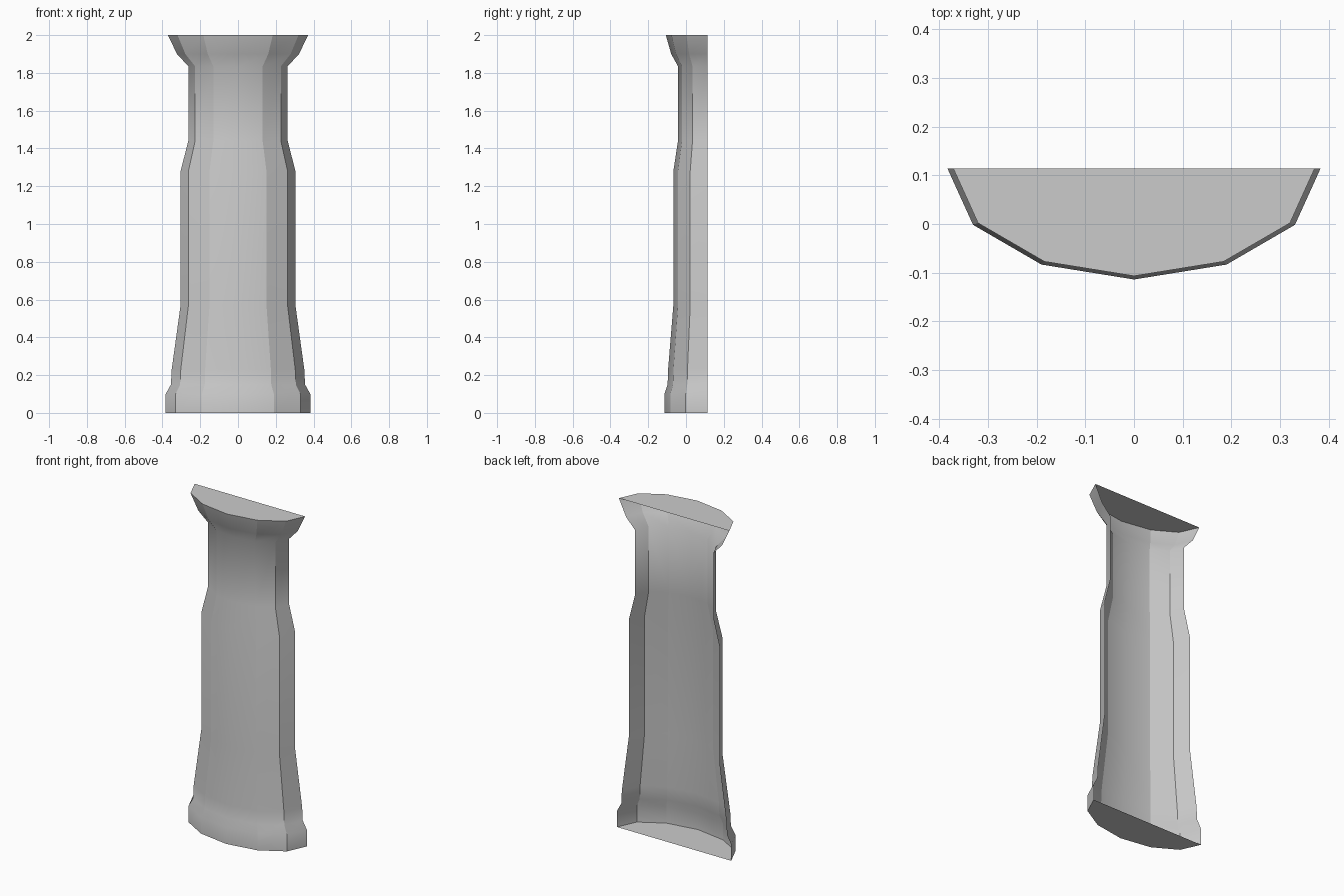
import bpy, bmesh

if "Cube" in bpy.data.objects:
    bpy.data.objects.remove(bpy.data.objects["Cube"])

BACK_Y = 0.114

# Half cross-section at unit half-width: (x, distance forward of the open back)
half = [(1.0, 0.0), (0.863, 0.302), (0.496, 0.515)]
section = [(-x, d) for x, d in half] + [(0.0, 0.595)] + half[::-1]

# Side profile: (height, half-width)
profile = [(0, .383), (.10, .383), (.15, .355), (.23, .351), (.57, .304),
           (1.28, .304), (1.44, .263), (1.835, .263), (1.90, .323), (2.0, .371)]

bm = bmesh.new()
rings = [[bm.verts.new((x * w, BACK_Y - d * w, z)) for x, d in section]
         for z, w in profile]

# Faceted shell, left open at the back
for low, high in zip(rings, rings[1:]):
    for i in range(len(section) - 1):
        bm.faces.new((low[i], low[i + 1], high[i + 1], high[i]))

# Top and bottom caps
caps = [bm.faces.new(rings[-1]), bm.faces.new(rings[0][::-1])]

# Smooth along the height, crisp on the vertical corners and cap rims
for f in bm.faces:
    f.smooth = f not in caps
for cap in caps:
    for e in cap.edges:
        e.smooth = False
for low, high in zip(rings, rings[1:]):
    for i in (1, 2, 4, 5):
        bm.edges.get((low[i], high[i])).smooth = False

mesh = bpy.data.meshes.new("half_column")
bm.to_mesh(mesh)
bm.free()
column = bpy.data.objects.new("half_column", mesh)
bpy.context.collection.objects.link(column)
